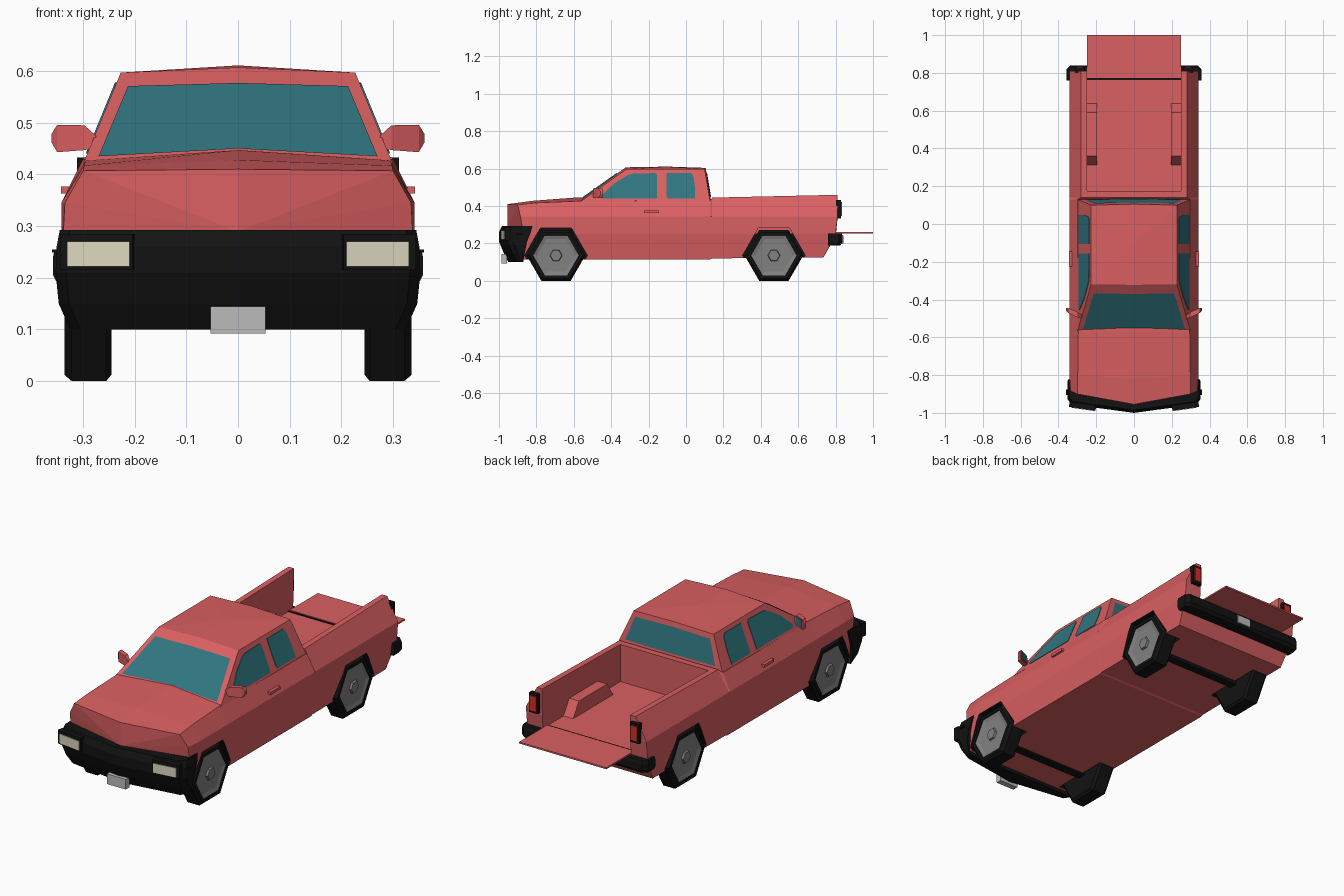
import bpy, bmesh, math
from mathutils import Vector

if "Cube" in bpy.data.objects:
    bpy.data.objects.remove(bpy.data.objects["Cube"])


def material(name, rgb):
    m = bpy.data.materials.new(name)
    m.diffuse_color = (*rgb, 1)
    m.use_nodes = True
    m.node_tree.nodes["Principled BSDF"].inputs["Base Color"].default_value = m.diffuse_color
    return m


RED = material("red_paint", (0.70, 0.115, 0.12))
BLACK = material("black_trim", (0.006, 0.006, 0.006))
GLASS = material("teal_glass", (0.03, 0.18, 0.215))
LAMP = material("headlight_lens", (0.72, 0.68, 0.52))
TAIL = material("tail_lens", (0.65, 0.03, 0.02))
RIM = material("rim_grey", (0.22, 0.22, 0.22))
PLATE = material("plate_grey", (0.5, 0.5, 0.5))


def mesh(name, verts, faces, mat):
    bm = bmesh.new()
    vs = [bm.verts.new(v) for v in verts]
    for f in faces:
        bm.faces.new([vs[i] for i in f])
    bmesh.ops.recalc_face_normals(bm, faces=bm.faces)
    me = bpy.data.meshes.new(name)
    bm.to_mesh(me)
    bm.free()
    ob = bpy.data.objects.new(name, me)
    bpy.context.collection.objects.link(ob)
    me.materials.append(mat)
    return ob


def loft(name, rings, mat, apex0=None, apex1=None):
    """Skin a stack of closed rings; each end is closed by a fan to an apex."""
    n, k = len(rings[0]), len(rings)
    verts = [Vector(p) for r in rings for p in r]
    mean = lambda r: sum((Vector(p) for p in r), Vector()) / n
    verts += [Vector(apex0 or mean(rings[0])), Vector(apex1 or mean(rings[-1]))]
    faces = []
    for i in range(n):
        j = (i + 1) % n
        for r in range(k - 1):
            faces.append((r*n + i, r*n + j, (r + 1)*n + j, (r + 1)*n + i))
        faces += [(i, j, n*k), ((k - 1)*n + i, (k - 1)*n + j, n*k + 1)]
    return mesh(name, verts, faces, mat)


def sym(half):
    """Half outline running from centre line to centre line -> full ring."""
    return half + [(-x, y, z) for x, y, z in reversed(half[1:-1])]


def box(name, c, s, mat, rot=0):
    verts = [(a*s[0]/2, b*s[1]/2, d*s[2]/2) for a in (-1, 1) for b in (-1, 1) for d in (-1, 1)]
    ob = mesh(name, verts, [(0, 1, 3, 2), (4, 5, 7, 6), (0, 1, 5, 4),
                            (2, 3, 7, 6), (0, 2, 6, 4), (1, 3, 7, 5)], mat)
    ob.location, ob.rotation_euler.z = c, rot
    return ob


def hexes(name, s, y, profile, mat):
    """Six-sided turned part about the x axis; profile is (x, radius) pairs."""
    rings = [[(s*x, y + r*math.cos(a*math.pi/3), 0.136 + r*math.sin(a*math.pi/3))
              for a in range(6)] for x, r in profile]
    return loft(name, rings, mat)


def cut(ob, cutter):
    cutter.hide_render = True
    m = ob.modifiers.new("cut", 'BOOLEAN')
    m.operation, m.solver, m.object = 'DIFFERENCE', 'EXACT', cutter
    m.material_mode = 'TRANSFER'
    bpy.context.view_layer.objects.active = ob
    bpy.ops.object.modifier_apply(modifier=m.name)
    bpy.data.objects.remove(cutter)


WHEELS = (-0.695, 0.47)

# Lower body: hood, doors and bed sides in one skin
def section(y, top, shoulder_x, shoulder_z, bottom=0.115):
    return sym([(0, y, top), (shoulder_x, y, shoulder_z), (0.342, y, 0.345),
                (0.342, y, 0.25), (0.325, y, bottom), (0, y, bottom)])

nose = sym([(0, -0.955, 0.41), (0.30, -0.90, 0.407), (0.335, -0.885, 0.345),
            (0.34, -0.87, 0.25), (0.325, -0.865, 0.115), (0, -0.93, 0.115)])
hood = sym([(0, -0.82, 0.428), (0.298, -0.80, 0.417), (0.342, -0.80, 0.345),
            (0.342, -0.80, 0.25), (0.325, -0.80, 0.115), (0, -0.80, 0.115)])
tail = sym([(0, 0.81, 0.46), (0.28, 0.81, 0.46), (0.342, 0.81, 0.345),
            (0.342, 0.80, 0.25), (0.325, 0.735, 0.125), (0, 0.735, 0.125)])
body = loft("body", [nose, hood, section(-0.57, 0.447, 0.295, 0.427),
                     section(0.13, 0.43, 0.30, 0.43),
                     section(0.14, 0.445, 0.28, 0.445, 0.12), tail],
            RED, (0, -0.955, 0.29), (0, 0.805, 0.25))
cut(body, box("bed_cutter", (0, 0.675, 0.455), (0.50, 1.0, 0.40), RED))
for s in (-1, 1):
    for y in WHEELS:
        cut(body, hexes("arch_cutter", s, y, [(0.235, 0.168), (0.4, 0.168)], BLACK))

# Cab
base = sym([(0, -0.585, 0.42), (0.30, -0.57, 0.42), (0.30, 0.13, 0.42), (0, 0.135, 0.42)])
roof = sym([(0, -0.322, 0.607), (0.227, -0.32, 0.597), (0.227, 0.10, 0.597), (0, 0.105, 0.604)])
loft("cab", [base, roof], RED, apex1=(0, -0.1, 0.611))

# Windscreen and rear window follow the cab slopes
def screen(name, outline, depth):
    verts = [(x, depth(abs(x), z), z) for x, z in outline]
    mesh(name, verts, [(0, 1, 4, 3), (1, 2, 5, 4)], GLASS)

screen("windscreen", [(-0.27, 0.435), (0, 0.45), (0.27, 0.435),
                      (-0.213, 0.571), (0, 0.577), (0.213, 0.571)],
       lambda x, z: -0.577 + (z - 0.42)*1.412 - 0.015*(1 - x/0.27))
screen("rear_window", [(-0.255, 0.452), (0, 0.452), (0.255, 0.452),
                       (-0.213, 0.573), (0, 0.58), (0.213, 0.573)],
       lambda x, z: 0.134 - (z - 0.42)*0.168 + 0.005*(1 - x/0.25))

FRONT_WIN = [(-0.45, 0.44), (-0.455, 0.452), (-0.385, 0.52), (-0.31, 0.566),
             (-0.285, 0.573), (-0.165, 0.576), (-0.155, 0.566), (-0.155, 0.44)]
REAR_WIN = [(-0.095, 0.44), (-0.105, 0.452), (-0.105, 0.578), (0.025, 0.578),
            (0.04, 0.56), (0.048, 0.50), (0.048, 0.44)]

# Front bumper: plan outline stacked by height (z, front y, half width, rear y)
levels = [(0.10, -0.95, 0.325, -0.87), (0.15, -0.975, 0.347, -0.862),
          (0.21, -1.0, 0.353, -0.85), (0.26, -1.0, 0.351, -0.83), (0.292, -0.985, 0.345, -0.82)]
loft("front_bumper", [sym([(0, f, z), (w - 0.02, f + 0.045, z), (w, f + 0.075, z),
                           (w, b, z), (0, b, z)]) for z, f, w, b in levels], BLACK)
box("front_plate", (0, -0.972, 0.118), (0.107, 0.03, 0.052), PLATE)

# Rear bumper, tailgate and hinge strip
rear = [(0.19, 0.825, 0.35), (0.205, 0.838, 0.358), (0.24, 0.838, 0.358), (0.254, 0.832, 0.355)]
loft("rear_bumper", [sym([(0, y, z), (w - 0.02, y, z), (w, y - 0.02, z), (w, 0.76, z), (0, 0.76, z)])
                     for z, y, w in rear], BLACK)
box("rear_plate", (0, 0.838, 0.222), (0.08, 0.008, 0.042), PLATE)
box("tailgate", (0, 0.886, 0.257), (0.495, 0.228, 0.008), RED)
box("tailgate_hinge", (0, 0.77, 0.255), (0.5, 0.014, 0.006), BLACK)

for y in WHEELS:
    box("axle", (0, y, 0.13), (0.5, 0.045, 0.045), BLACK)

for s in (-1, 1):
    # Wheels
    for y in WHEELS:
        hexes("tyre", s, y, [(0.245, 0.143), (0.255, 0.157), (0.322, 0.157),
                             (0.336, 0.143), (0.336, 0.125), (0.322, 0.12)], BLACK)
        hexes("rim", s, y, [(0.31, 0.123), (0.332, 0.123), (0.326, 0.10)], RIM)
        hexes("hub", s, y, [(0.32, 0.036), (0.336, 0.03)], RIM)
    # Side windows
    for name, pts in (("front_side_window", FRONT_WIN), ("rear_side_window", REAR_WIN)):
        off = [(s*(0.303 - (z - 0.42)*0.412), y, z) for y, z in pts]
        ins = [(x - s*0.006, y, z) for x, y, z in off]
        loft(name, [ins, off], GLASS)
    # Headlights
    tilt = s*0.14
    box("headlight_frame", (s*0.272, -0.963, 0.25), (0.142, 0.03, 0.07), BLACK, tilt)
    box("headlight", (s*0.269, -0.972, 0.246), (0.122, 0.02, 0.048), LAMP, tilt)
    box("side_marker", (s*0.354, -0.89, 0.252), (0.012, 0.03, 0.006), BLACK)
    # Tail lights
    box("tail_light_frame", (s*0.287, 0.815, 0.383), (0.05, 0.026, 0.10), BLACK)
    box("tail_light", (s*0.287, 0.822, 0.383), (0.036, 0.022, 0.075), TAIL)
    # Door handle
    box("door_handle", (s*0.335, -0.185, 0.37), (0.016, 0.08, 0.014), RED)
    # Door mirror with glass on the rear face
    rings = [[(s*x, y - t, a), (s*x, y + t, a), (s*x, y + t, b), (s*x, y - t, b)]
             for x, y, t, a, b in ((0.275, -0.49, 0.008, 0.452, 0.475),
                                   (0.297, -0.482, 0.014, 0.447, 0.495),
                                   (0.35, -0.458, 0.012, 0.443, 0.496),
                                   (0.361, -0.45, 0.007, 0.462, 0.478))]
    loft("door_mirror", rings, RED)
    box("mirror_glass", (s*0.323, -0.457, 0.47), (0.05, 0.004, 0.04), GLASS, s*0.42)
    # Wheel hump inside the bed
    hump = [(0.31, 0.25), (0.36, 0.328), (0.59, 0.328), (0.64, 0.25)]
    loft("bed_wheel_hump", [[(s*x, y, z) for y, z in hump] for x in (0.195, 0.255)], RED)
